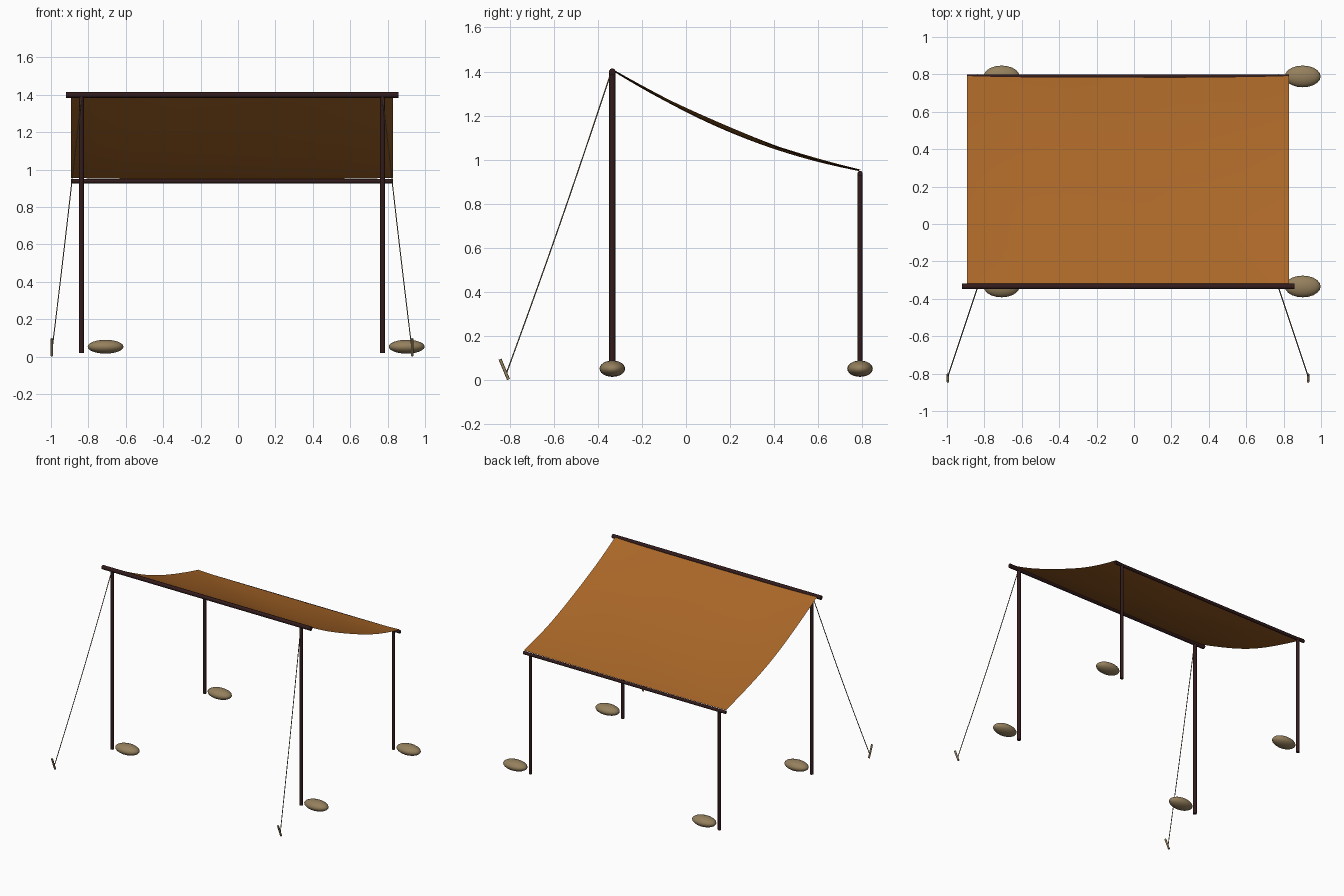
import bpy, bmesh, math
from mathutils import Vector

if "Cube" in bpy.data.objects:
    bpy.data.objects.remove(bpy.data.objects["Cube"])


def mat(name, rgb):
    m = bpy.data.materials.new(name)
    m.diffuse_color = (*rgb, 1)
    m.use_nodes = True
    m.node_tree.nodes["Principled BSDF"].inputs["Base Color"].default_value = m.diffuse_color
    return m


CLOTH = mat("orange canvas", (0.40, 0.135, 0.021))
WOOD = mat("dark wood", (0.032, 0.011, 0.011))
STONE = mat("tan stone", (0.30, 0.215, 0.11))
ROPE = mat("rope", (0.20, 0.15, 0.08))

CX = -0.032                 # canopy centre in x
POST_X = (-0.837, 0.773)
FRONT_Y, BACK_Y = -0.334, 0.789


def finish(name, bm, m, smooth=True):
    me = bpy.data.meshes.new(name)
    bm.to_mesh(me)
    bm.free()
    me.materials.append(m)
    for p in me.polygons:
        p.use_smooth = smooth and len(p.vertices) <= 4
    ob = bpy.data.objects.new(name, me)
    bpy.context.collection.objects.link(ob)
    return ob


def rod(name, a, b, r, m, r2=None, sides=10):
    a, b = Vector(a), Vector(b)
    d = b - a
    bm = bmesh.new()
    bmesh.ops.create_cone(bm, cap_ends=True, segments=sides, radius1=r,
                          radius2=r if r2 is None else r2, depth=d.length)
    bm.transform(d.to_track_quat('Z', 'Y').to_matrix().to_4x4())
    bmesh.ops.translate(bm, verts=bm.verts, vec=(a + b) / 2)
    return finish(name, bm, m)


# Cross bars
rod("front_bar", (-0.92, FRONT_Y, 1.399), (0.858, FRONT_Y, 1.399), 0.0155, WOOD)
rod("back_bar", (-0.892, BACK_Y, 0.938), (0.83, BACK_Y, 0.938), 0.012, WOOD)

for side, x in zip(("left", "right"), POST_X):
    # Posts
    rod(f"front_post_{side}", (x, FRONT_Y, 0.02), (x, FRONT_Y, 1.40), 0.014, WOOD)
    rod(f"back_post_{side}", (x, BACK_Y, 0.02), (x, BACK_Y, 0.94), 0.012, WOOD)
    # Flattened stones beside the posts
    for end, y in (("front", FRONT_Y), ("back", BACK_Y)):
        bm = bmesh.new()
        bmesh.ops.create_uvsphere(bm, u_segments=20, v_segments=12, radius=1)
        bmesh.ops.scale(bm, verts=bm.verts, vec=(0.096, 0.058, 0.037))
        bmesh.ops.translate(bm, verts=bm.verts, vec=(x + 0.129, y, 0.053))
        finish(f"stone_{end}_{side}", bm, STONE)
    # Slightly sagging guy rope and leaning peg
    s = -1 if side == "left" else 1
    px = x + s * 0.158
    a, b = Vector((x, FRONT_Y - 0.006, 1.395)), Vector((px, -0.815, 0.03))
    cu = bpy.data.curves.new(f"guy_rope_{side}", 'CURVE')
    cu.dimensions = '3D'
    cu.bevel_depth = 0.0028
    cu.bevel_resolution = 1
    sp = cu.splines.new('POLY')
    sp.points.add(10)
    for i, p in enumerate(sp.points):
        t = i / 10
        q = a.lerp(b, t)
        q.z -= 0.02 * math.sin(math.pi * t)
        p.co = (*q, 1)
    cu.materials.append(ROPE)
    bpy.context.collection.objects.link(bpy.data.objects.new(f"guy_rope_{side}", cu))
    rod(f"peg_{side}", (px, -0.805, 0.004), (px, -0.843, 0.096), 0.007, STONE, sides=8)

# Hanging canopy: piecewise profile, sagging and rippling a little across x
PROFILE = [(-0.334, 1.412), (-0.166, 1.32), (0.0, 1.235), (0.198, 1.155),
           (0.343, 1.077), (0.57, 1.015), (0.785, 0.957)]


def height(y):
    # smooth quadratic fit through the profile's ends and middle
    (y0, z0), (y1, z1), (y2, z2) = PROFILE[0], PROFILE[3], PROFILE[-1]
    z1 -= 0.01
    return (z0 * (y - y1) * (y - y2) / ((y0 - y1) * (y0 - y2))
            + z1 * (y - y0) * (y - y2) / ((y1 - y0) * (y1 - y2))
            + z2 * (y - y0) * (y - y1) / ((y2 - y0) * (y2 - y1)))


bm = bmesh.new()
NX, NY = 40, 28
grid = []
for j in range(NY + 1):
    v = j / NY
    row = []
    for i in range(NX + 1):
        u = 2 * i / NX - 1
        mid = 1 - u ** 4
        y = FRONT_Y + v * (BACK_Y + 0.002 - FRONT_Y) - 0.008 * mid * v
        z = height(y) - mid * (0.008 + 0.008 * math.sin(math.pi * v))
        z += 0.004 * math.sin(5 * u + 7 * v) * math.sin(math.pi * v)
        row.append(bm.verts.new((CX + 0.861 * u, y, z)))
    grid.append(row)
for j in range(NY):
    for i in range(NX):
        bm.faces.new((grid[j][i], grid[j][i + 1], grid[j + 1][i + 1], grid[j + 1][i]))
finish("canopy", bm, CLOTH)
